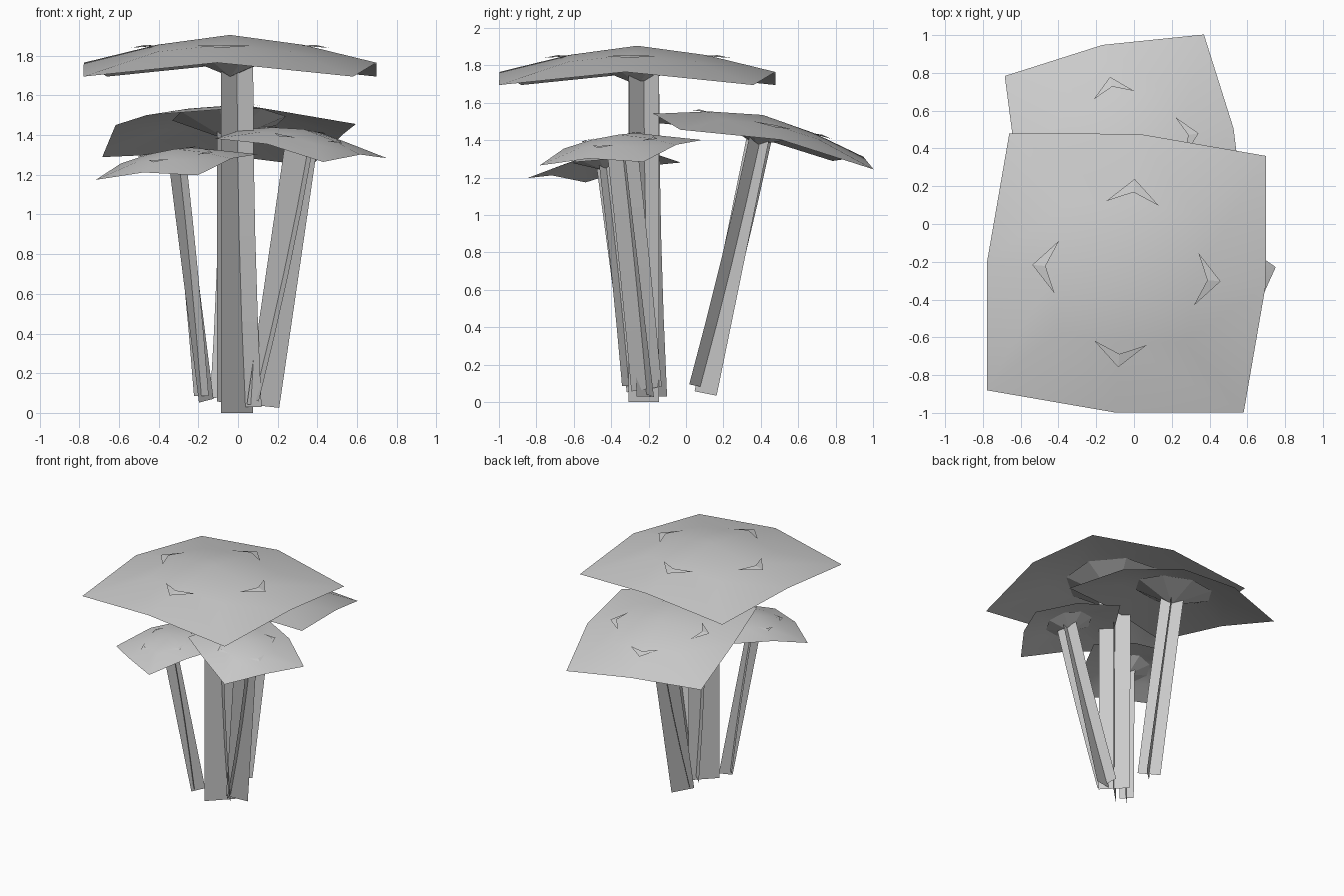
import bpy
from math import cos, sin, radians
from mathutils import Matrix, Vector

if "Cube" in bpy.data.objects:
    bpy.data.objects.remove(bpy.data.objects["Cube"])

grey = bpy.data.materials.new("pale_grey")
grey.use_nodes = True
colour = (0.6, 0.6, 0.6, 1)
grey.diffuse_color = colour
grey.node_tree.nodes["Principled BSDF"].inputs["Base Color"].default_value = colour


def polar(r, degrees, z):
    a = radians(degrees)
    return Vector((r * cos(a), r * sin(a), z))


def add_mesh(name, verts, faces, matrix, smooth=False):
    mesh = bpy.data.meshes.new(name)
    mesh.from_pydata([matrix @ Vector(v) for v in verts], [], faces)
    mesh.materials.append(grey)
    for p in mesh.polygons:
        p.use_smooth = smooth
    obj = bpy.data.objects.new(name, mesh)
    bpy.context.collection.objects.link(obj)
    return obj


def cap(name, matrix):
    # Domed square sheet: apex, inner ring and outer ring of eight points
    verts = [Vector((0, 0, 0))]
    for mid, corner in (((0.37, -0.05), (0.48, -0.085)),
                        ((0.74, -0.14), (0.965, -0.21))):
        for i in range(8):
            r, z = corner if i % 2 else mid
            verts.append(polar(r, 45 * i, z))
    faces = []
    for i in range(8):
        j = (i + 1) % 8
        faces.append((1 + i, 9 + i, 9 + j, 1 + j))
        if i % 2 == 0:
            faces.append((0, 1 + i, 1 + j, 1 + (i + 2) % 8))
    add_mesh(name + "_cap", verts, faces, matrix, True)


def spots(name, matrix):
    # Four shallow chevrons pointing outward from the apex
    verts, faces = [], []
    for k in range(4):
        turn = Matrix.Rotation(radians(90 * k), 4, "Z")
        b = len(verts)
        verts += [turn @ Vector(p) for p in
                  ((0.5, 0, -0.065), (0.37, 0.14, -0.055),
                   (0.43, 0, -0.05), (0.37, -0.14, -0.055))]
        faces += [(b, b + 1, b + 2), (b, b + 2, b + 3)]
    add_mesh(name + "_spots", verts, faces, matrix)


def gills(name, matrix):
    # Eight-sided cone hanging below the cap
    verts = [polar(0.37, 45 * i + 22.5, -0.065) for i in range(8)]
    verts.append(Vector((0, 0, -0.21)))
    faces = [(8, (i + 1) % 8, i) for i in range(8)]
    add_mesh(name + "_gills", verts, faces, matrix)


def stem(name, matrix, length, top, width, bow_base, bow_top):
    # Flat blade crossed by a gently bowed blade
    h = width / 2
    blade = [(-h, 0, -length), (h, 0, -length), (h, 0, top), (-h, 0, top)]
    add_mesh(name + "_stem_blade", blade, [(0, 1, 2, 3)], matrix)
    verts, faces, steps = [], [], 4
    for i in range(steps + 1):
        t = i / steps
        x = bow_base * (1 - t) ** 2 + bow_top * t
        z = -length + 0.03 + t * (length + top - 0.03)
        verts += [(x, -h, z), (x, h, z)]
        if i:
            b = 2 * i
            faces.append((b - 2, b - 1, b + 1, b))
    add_mesh(name + "_bowed_blade", verts, faces, matrix)


# name, apex, normal, cap yaw, scale, stem length, width, stem yaw, stem shift, bow
mushrooms = [
    ("tall", (-0.04, -0.26, 1.905), (0, 0, 1), -5, 1.0,
     1.905, 0.23, 45, 0.035, (0.06, 0.0)),
    ("back", (-0.045, 0.41, 1.535), (0, 0.205, 1), 12, 0.79,
     1.52, 0.17, 45, 0.0, (-0.05, 0.02)),
    ("front_left", (0.33, -0.36, 1.43), (0.146, -0.119, 1), -30, 0.47,
     1.42, 0.17, 15, 0.0, (-0.05, 0.04)),
    ("front_right", (-0.32, -0.45, 1.33), (-0.126, -0.134, 1), -31, 0.44,
     1.29, 0.105, 45, 0.0, (-0.03, 0.02)),
]

for name, apex, normal, yaw, scale, length, width, stem_yaw, shift, bow in mushrooms:
    tilt = Vector((0, 0, 1)).rotation_difference(Vector(normal)).to_matrix().to_4x4()
    place = Matrix.Translation(apex) @ tilt
    head = place @ Matrix.Rotation(radians(yaw), 4, "Z") @ Matrix.Scale(scale, 4)
    cap(name, head)
    spots(name, head)
    gills(name, head)
    foot = (Matrix.Translation((shift, shift, 0)) @ place
            @ Matrix.Rotation(radians(stem_yaw), 4, "Z"))
    stem(name, foot, length, -0.15 * scale, width, *bow)
